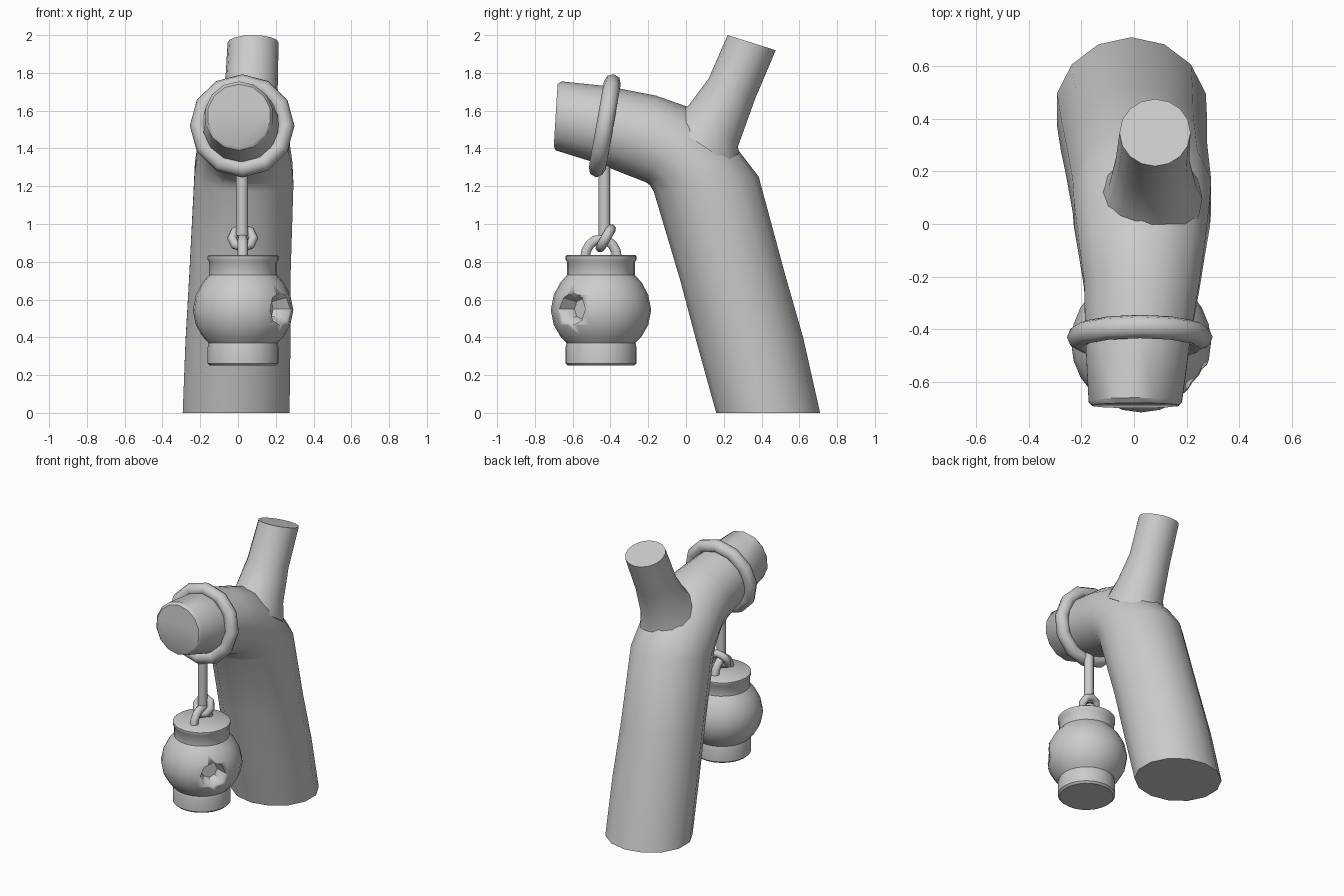
import bpy, bmesh, math
from mathutils import Vector, Matrix

if "Cube" in bpy.data.objects:
    bpy.data.objects.remove(bpy.data.objects["Cube"])

GREY = (0.6, 0.6, 0.6, 1)
grey = bpy.data.materials.new("plain grey")
grey.use_nodes = True
grey.diffuse_color = GREY
grey.node_tree.nodes["Principled BSDF"].inputs["Base Color"].default_value = GREY


def finish(name, bm, angle=40):
    bmesh.ops.recalc_face_normals(bm, faces=bm.faces)
    mesh = bpy.data.meshes.new(name)
    bm.to_mesh(mesh)
    bm.free()
    obj = bpy.data.objects.new(name, mesh)
    bpy.context.collection.objects.link(obj)
    mesh.materials.append(grey)
    bpy.ops.object.select_all(action='DESELECT')
    obj.select_set(True)
    bpy.context.view_layer.objects.active = obj
    bpy.ops.object.shade_smooth_by_angle(angle=math.radians(angle))
    return obj


def loft(name, loops, closed=False, angle=40):
    """Skin a list of equal-length point loops, capped unless closed."""
    bm = bmesh.new()
    rings = [[bm.verts.new(p) for p in loop] for loop in loops]
    n = len(rings[0])
    pairs = list(zip(rings, rings[1:]))
    if closed:
        pairs.append((rings[-1], rings[0]))
    for a, b in pairs:
        for i in range(n):
            j = (i + 1) % n
            bm.faces.new((a[i], a[j], b[j], b[i]))
    if not closed:
        bm.faces.new(rings[0])
        bm.faces.new(rings[-1])
    return finish(name, bm, angle)


def limb(name, sections, sides):
    """Each section: front (y, z), back (y, z), centre x, half width."""
    loops = []
    for front, back, cx, half in sections:
        f, b = Vector((cx, *front)), Vector((cx, *back))
        mid, axis = (f + b) / 2, (b - f) / 2
        loops.append([mid + axis * math.cos(t) + Vector((half * math.sin(t), 0, 0))
                      for t in (math.tau * i / sides for i in range(sides))])
    return loft(name, loops)


def torus(name, place, major, minor, sides, tube=8):
    loops = []
    for i in range(sides):
        t = math.tau * i / sides
        out = Vector((math.cos(t), math.sin(t), 0))
        loops.append([place @ (out * (major + minor * math.cos(u)) + Vector((0, 0, minor * math.sin(u))))
                      for u in (math.tau * k / tube for k in range(tube))])
    return loft(name, loops, True, 60)


def tube(name, path, radius, sides=10):
    """Round tube along a path lying in a plane of constant x."""
    pts = [Vector(p) for p in path]
    side = Vector((1, 0, 0))
    loops = []
    for i, p in enumerate(pts):
        along = (pts[min(i + 1, len(pts) - 1)] - pts[max(i - 1, 0)]).normalized()
        up = along.cross(side)
        loops.append([p + radius * (side * math.cos(t) + up * math.sin(t))
                      for t in (math.tau * k / sides for k in range(sides))])
    return loft(name, loops, angle=60)


# Leaning trunk that bends forward into a sawn-off arm
limb("trunk", [
    ((0.16, 0), (0.71, 0), -0.01, 0.29),
    ((0.06, 0.36), (0.62, 0.40), 0, 0.285),
    ((-0.03, 0.70), (0.52, 0.75), 0.01, 0.275),
    ((-0.17, 1.17), (0.385, 1.25), 0.03, 0.27),
    ((-0.19, 1.205), (0.27, 1.40), 0.03, 0.265),
    ((-0.21, 1.22), (0.01, 1.62), 0.03, 0.245),
    ((-0.30, 1.255), (-0.16, 1.68), 0.03, 0.225),
    ((-0.45, 1.315), (-0.42, 1.73), 0.015, 0.205),
    ((-0.69, 1.39), (-0.66, 1.755), 0.005, 0.182),
    ((-0.70, 1.41), (-0.68, 1.74), 0.005, 0.168),
], 14)

# Short stub of a branch rising from the bend
limb("branch_stub", [
    ((-0.10, 1.54), (0.29, 1.28), 0.06, 0.20),
    ((0.015, 1.63), (0.275, 1.41), 0.07, 0.165),
    ((0.12, 1.77), (0.365, 1.66), 0.07, 0.14),
    ((0.22, 2.0), (0.475, 1.92), 0.08, 0.135),
], 16)

# Loose ring around the arm
torus("arm_ring", Matrix.Translation((0.022, -0.43, 1.52)) @ Matrix.Rotation(math.radians(80), 4, 'X'),
      0.232, 0.045, 12)

# Hanging rod, link and bail
tube("hanging_rod", [(0.022, -0.432, 0.94), (0.022, -0.432, 1.34)], 0.032)
torus("link", Matrix.Translation((0.025, -0.425, 0.925)) @ Matrix.Rotation(math.radians(60), 4, 'X'),
      0.057, 0.026, 8)
tube("pot_bail", [(0.025, -0.45 + 0.085 * math.cos(t), 0.82 + 0.10 * math.sin(t))
                  for t in (math.pi * i / 8 for i in range(9))], 0.027)

# Round pot with collar and foot, turned on a vertical axis
X, Y = 0.027, -0.45
profile = [(0.175, 0.25), (0.188, 0.262), (0.188, 0.345), (0.182, 0.37), (0.215, 0.405),
           (0.25, 0.465), (0.266, 0.545), (0.25, 0.625), (0.215, 0.69), (0.18, 0.73),
           (0.18, 0.80), (0.188, 0.81), (0.188, 0.83), (0.178, 0.837)]
pot = loft("pot", [[(X + r * math.cos(t), Y + r * math.sin(t), z)
                    for t in (math.tau * i / 24 for i in range(24))] for r, z in profile])

# Faceted hollow cut into the pot's front left side
facing = Vector((0.79, -0.61, 0))
bm = bmesh.new()
bmesh.ops.create_cone(bm, cap_ends=True, segments=8, radius1=0.055, radius2=0.12, depth=0.18,
                      matrix=Matrix.Translation(Vector((X, Y, 0.55)) + facing * 0.25)
                      @ facing.to_track_quat('Z', 'Y').to_matrix().to_4x4())
cutter = finish("hollow_cutter", bm)
cutter.hide_render = True
cut = pot.modifiers.new("hollow", 'BOOLEAN')
cut.operation = 'DIFFERENCE'
cut.solver = 'EXACT'
cut.object = cutter
bpy.context.view_layer.objects.active = pot
bpy.ops.object.modifier_apply(modifier=cut.name)
bpy.data.objects.remove(cutter)
